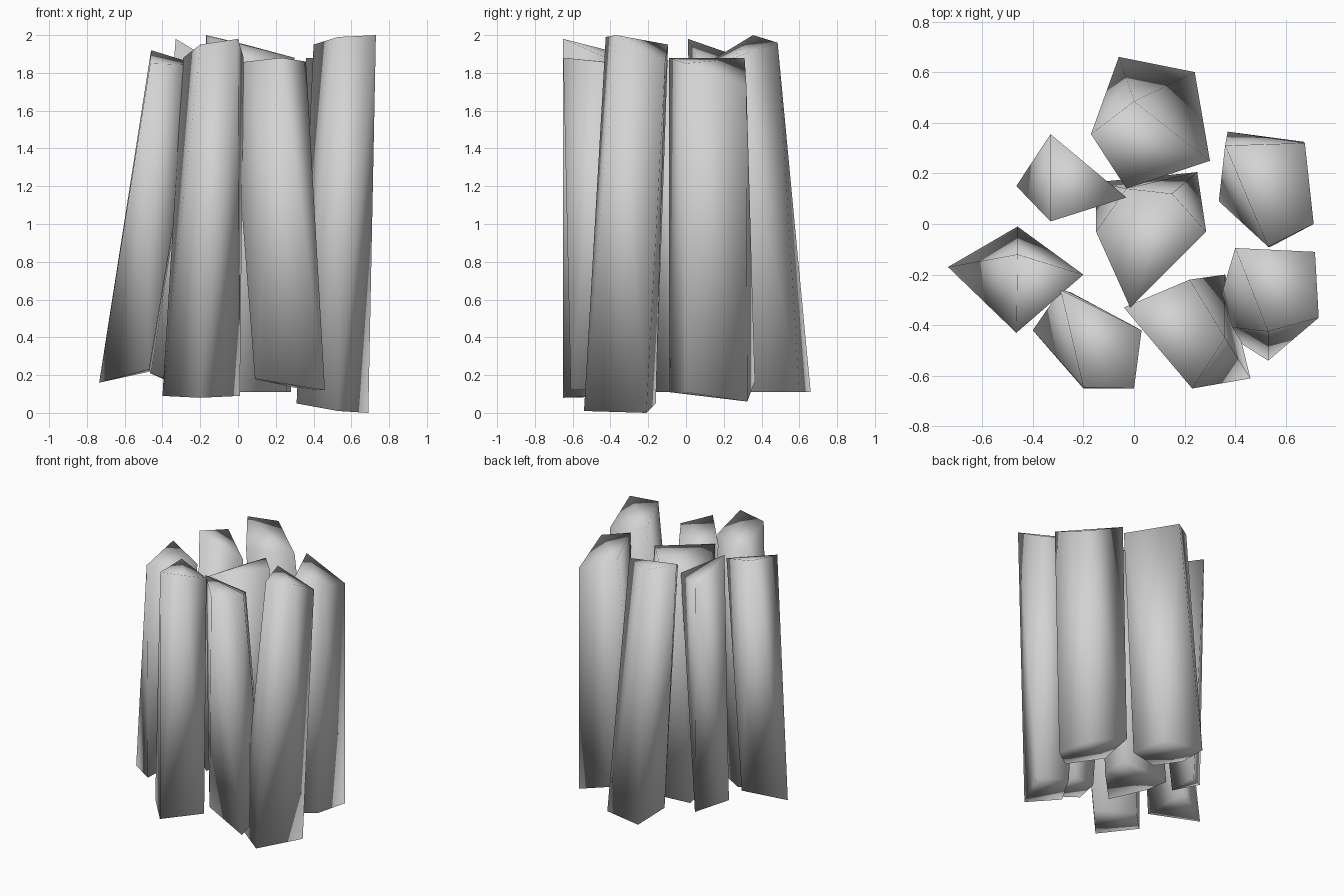
import bpy
import bmesh

default_cube = bpy.data.objects.get("Cube")
if default_cube:
    bpy.data.objects.remove(default_cube, do_unlink=True)


def make_material(name, colour):
    material = bpy.data.materials.new(name)
    material.use_nodes = True
    material.diffuse_color = colour
    shader = next(n for n in material.node_tree.nodes if n.type == "BSDF_PRINCIPLED")
    shader.inputs["Base Color"].default_value = colour
    shader.inputs["Roughness"].default_value = 0.8
    return material


stone_grey = make_material("stone grey", (0.65, 0.65, 0.65, 1))


def column(name, foot, head):
    """Wrap a softly shaded convex stone around its foot and head corners."""
    mesh = bmesh.new()
    for corner in foot + head:
        mesh.verts.new(corner)
    hull = bmesh.ops.convex_hull(mesh, input=mesh.verts[:], use_existing_faces=False)
    # Drop any corner that ended up inside the stone
    spare = {item for item in hull["geom_interior"] + hull["geom_unused"]
             if isinstance(item, bmesh.types.BMVert)}
    if spare:
        bmesh.ops.delete(mesh, geom=list(spare), context="VERTS")
    bmesh.ops.recalc_face_normals(mesh, faces=mesh.faces[:])
    for face in mesh.faces:
        face.smooth = True
    data = bpy.data.meshes.new(name)
    mesh.to_mesh(data)
    mesh.free()
    data.materials.append(stone_grey)
    result = bpy.data.objects.new(name, data)
    bpy.context.collection.objects.link(result)
    return result


# Back column, leaning towards the middle
column("back_column",
       foot=[(-.1, .4, .15), (.05, .27, .12), (.28, .33, .11),
             (.24, .6, .11), (-.06, .66, .11)],
       head=[(-.17, .355, 2), (-.03, .14, 1.87), (.3, .25, 1.88),
             (0, .485, 1.96)])

# Column in the middle of the cluster
column("centre_column",
       foot=[(-.12, 0, .11), (0, -.27, .11), (.26, 0, .11),
             (.25, .205, .11), (-.15, .165, .11)],
       head=[(-.15, -.03, 1.72), (-.015, -.33, 1.85), (.285, -.03, 1.87),
             (.15, .12, 1.86), (-.03, .14, 1.76)])

# Front pair
column("front_right_column",
       foot=[(-.4, -.42, .09), (-.2, -.65, .08), (.01, -.42, .09),
             (-.25, -.27, .09)],
       head=[(-.29, -.26, 1.88), (-.2, -.645, 1.95), (0, -.65, 1.98),
             (.03, -.42, 1.88)])
column("front_left_column",
       foot=[(.09, -.47, .18), (.46, -.61, .12), (.36, -.2, .12),
             (.14, -.27, .17)],
       head=[(-.04, -.33, 1.85), (.23, -.65, 1.88), (.36, -.45, 1.86),
             (.22, -.22, 1.75)])

# Left side: the tallest column and the one behind it
column("tall_left_column",
       foot=[(.31, -.4, .05), (.53, -.54, .01), (.69, -.21, 0),
             (.45, -.16, .05)],
       head=[(.53, -.425, 1.99), (.73, -.37, 2), (.715, -.11, 1.86),
             (.4, -.095, 1.95)])
column("back_left_column",
       foot=[(.335, .09, .15), (.54, -.09, .11), (.67, 0, .11),
             (.67, .325, .06), (.37, .365, .17)],
       head=[(.53, -.09, 1.88), (.71, 0, 1.85), (.675, .32, 1.73),
             (.36, .31, 1.88)])

# Right side: two slender, twisted three-sided columns
column("back_right_column",
       foot=[(-.465, .15, .21), (-.3, .05, .15), (-.285, .3, .13)],
       head=[(-.33, .355, 1.86), (-.33, .01, 1.98), (-.03, .105, 1.8)])
column("right_column",
       foot=[(-.735, -.17, .16), (-.47, -.41, .23), (-.46, -.01, .22)],
       head=[(-.46, -.12, 1.92), (-.465, -.43, 1.85), (-.2, -.2, 1.84)])
